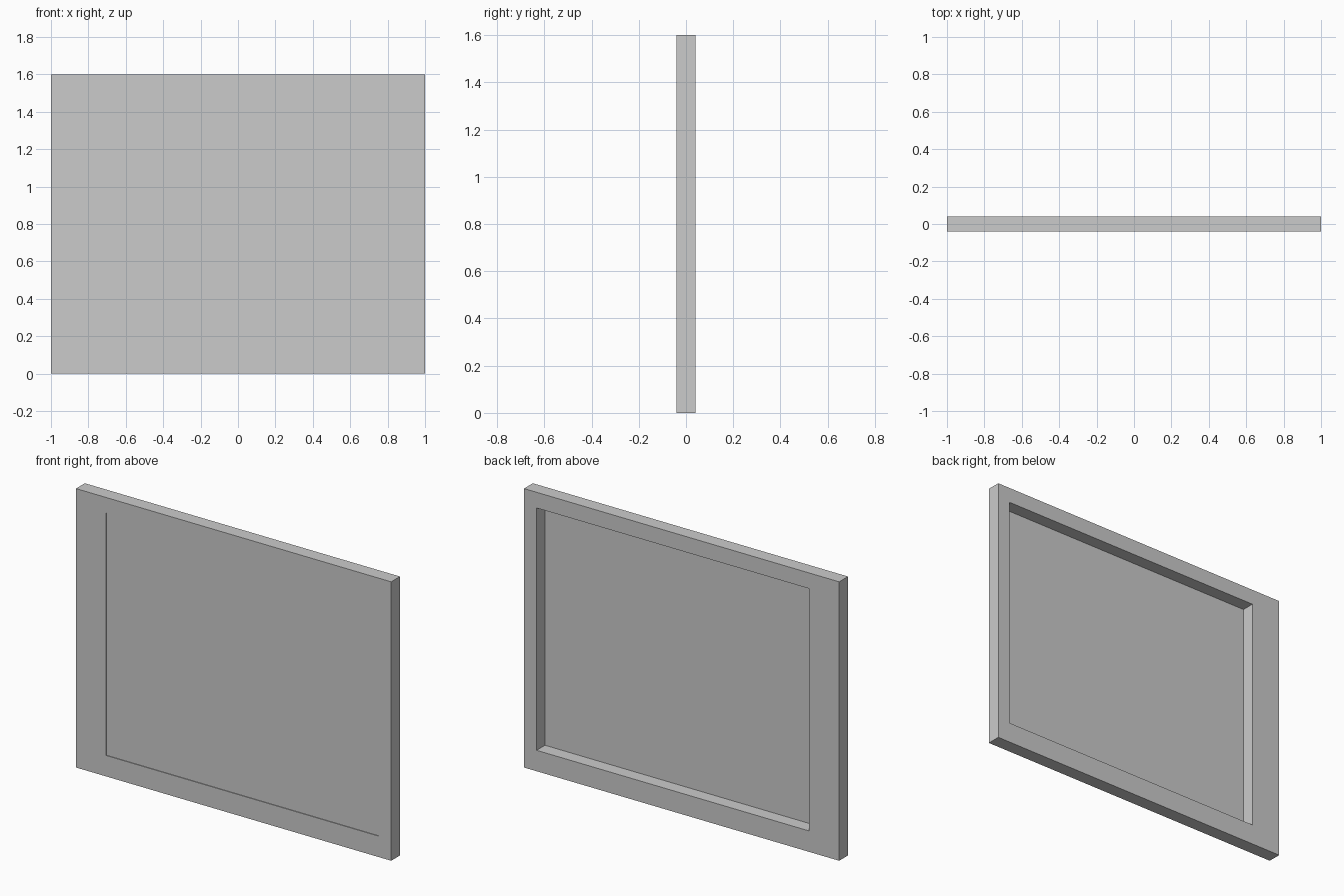
import bpy, bmesh

if "Cube" in bpy.data.objects:
    bpy.data.objects.remove(bpy.data.objects["Cube"])

FRONT, BACK = -0.04, 0.04
OUTER = [(-1, 0), (1, 0), (1, 1.6), (-1, 1.6)]
INNER = [(-0.81, 0.12), (0.92, 0.12), (0.92, 1.51), (-0.81, 1.51)]


def finish(bm, name):
    bmesh.ops.recalc_face_normals(bm, faces=bm.faces)
    mesh = bpy.data.meshes.new(name)
    bm.to_mesh(mesh)
    bm.free()
    obj = bpy.data.objects.new(name, mesh)
    bpy.context.collection.objects.link(obj)
    return obj


def loop(bm, outline, y):
    return [bm.verts.new((x, y, z)) for x, z in outline]


# Border frame: four closed loops bridged into a rectangular ring
bm = bmesh.new()
rings = [loop(bm, OUTER, FRONT), loop(bm, OUTER, BACK),
         loop(bm, INNER, BACK), loop(bm, INNER, FRONT)]
for i, a in enumerate(rings):
    b = rings[(i + 1) % 4]
    for j in range(4):
        k = (j + 1) % 4
        bm.faces.new((a[j], a[k], b[k], b[j]))
finish(bm, "border_frame")

# Thin panel set just behind the front face, leaving a deep recess at the back
bm = bmesh.new()
bm.faces.new(loop(bm, INNER, FRONT + 0.004))
finish(bm, "inset_panel")
